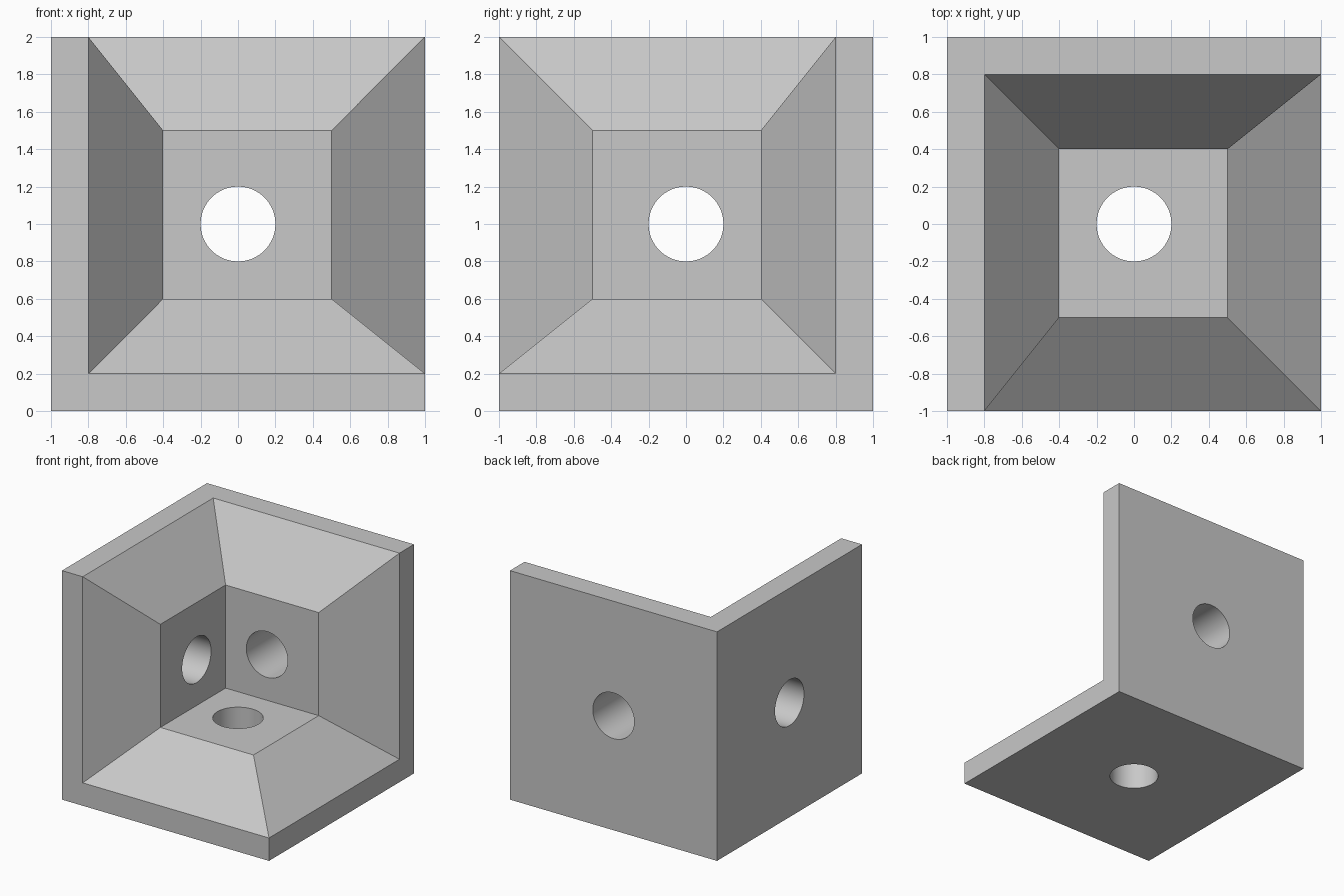
import bpy, bmesh
from math import pi
from mathutils import Matrix, Vector

default = bpy.data.objects.get("Cube")
if default:
    bpy.data.objects.remove(default)

grey = bpy.data.materials.new("plain grey")
grey.use_nodes = True
colour = (0.58, 0.58, 0.58, 1)
grey.diffuse_color = colour
grey.node_tree.nodes["Principled BSDF"].inputs["Base Color"].default_value = colour


def add_object(name, bm):
    bmesh.ops.recalc_face_normals(bm, faces=bm.faces)
    mesh = bpy.data.meshes.new(name)
    bm.to_mesh(mesh)
    bm.free()
    mesh.materials.append(grey)
    obj = bpy.data.objects.new(name, mesh)
    bpy.context.collection.objects.link(obj)
    return obj


# Each shell is three square faces meeting at an apex, bounded by a six-point ring
RING = [(1, 0, 0), (1, 1, 0), (0, 1, 0), (0, 1, 1), (0, 0, 1), (1, 0, 1)]


def add_shell(bm, apex, size, squares=True):
    def corner(x, y, z):
        return bm.verts.new(Vector(apex) + size * Vector((x, -y, z)))
    ring = [corner(*p) for p in RING]
    if squares:
        tip = corner(0, 0, 0)
        for i in (1, 3, 5):
            bm.faces.new((tip, ring[i - 1], ring[i], ring[(i + 1) % 6]))
    return ring


# Corner body: outer walls, rim, sloping sides and inner pads
bm = bmesh.new()
rings = [add_shell(bm, (-1, 1, 0), 2),
         add_shell(bm, (-0.8, 0.8, 0.2), 1.8, squares=False),
         add_shell(bm, (-0.4, 0.4, 0.6), 0.9)]
for a, b in zip(rings, rings[1:]):
    for i in range(6):
        j = (i + 1) % 6
        bm.faces.new((a[i], a[j], b[j], b[i]))
body = add_object("corner_bracket", bm)

# Round hole through the middle of each wall
bm = bmesh.new()
holes = [((-0.75, 0, 1), Matrix.Rotation(pi / 2, 4, "Y")),
         ((0, 0.75, 1), Matrix.Rotation(pi / 2, 4, "X")),
         ((0, 0, 0.25), Matrix.Identity(4))]
for centre, turn in holes:
    bmesh.ops.create_cone(bm, cap_ends=True, segments=64, radius1=0.2, radius2=0.2,
                          depth=0.9, matrix=Matrix.Translation(centre) @ turn)
cutter = add_object("hole_cutter", bm)
cutter.hide_render = True

cut = body.modifiers.new("holes", "BOOLEAN")
cut.operation = "DIFFERENCE"
cut.solver = "EXACT"
cut.object = cutter

bpy.ops.object.select_all(action="DESELECT")
body.select_set(True)
bpy.context.view_layer.objects.active = body
bpy.ops.object.modifier_apply(modifier=cut.name)
bpy.data.objects.remove(cutter)
bpy.ops.object.shade_smooth_by_angle(angle=pi / 7)
